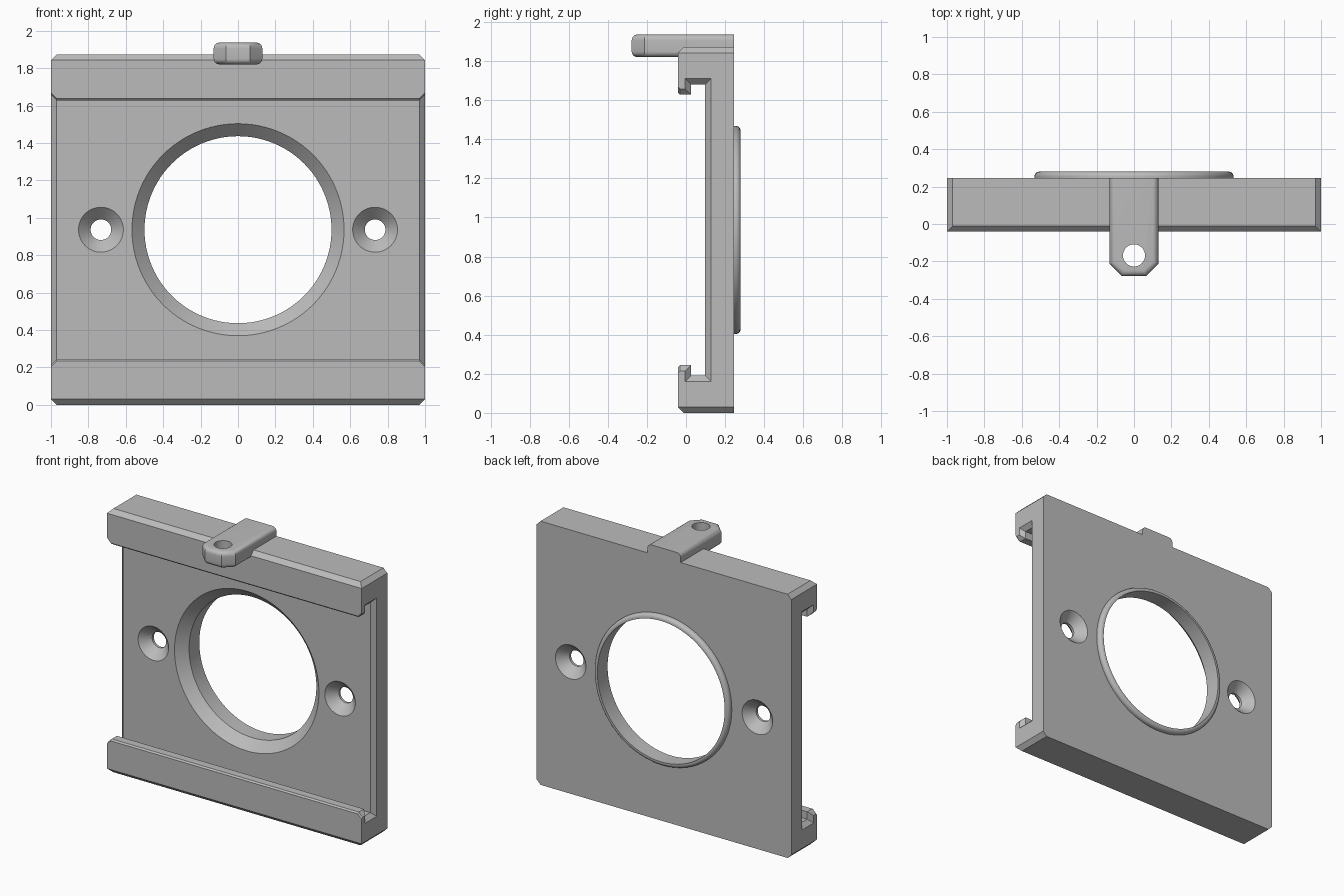
import bpy, bmesh
from math import cos, sin, pi, radians
from mathutils import Vector, Matrix

if "Cube" in bpy.data.objects:
    bpy.data.objects.remove(bpy.data.objects["Cube"], do_unlink=True)

FRONT, BACK, HEIGHT = -0.041, 0.246, 1.872
MID = HEIGHT / 2
CHAMFER = 0.03
FLOOR = 0.098      # front face of the recessed plate

grey = bpy.data.materials.new("plain grey")
grey.use_nodes = True
grey.diffuse_color = (0.5, 0.5, 0.5, 1)
grey.node_tree.nodes["Principled BSDF"].inputs["Base Color"].default_value = grey.diffuse_color


def make_object(name, bm):
    bmesh.ops.recalc_face_normals(bm, faces=bm.faces)
    mesh = bpy.data.meshes.new(name)
    bm.to_mesh(mesh)
    bm.free()
    mesh.materials.append(grey)
    obj = bpy.data.objects.new(name, mesh)
    bpy.context.collection.objects.link(obj)
    return obj


def loft(bm, rings, closed=False):
    """Skin a row of point rings; cap the ends unless the row closes on itself."""
    loops = [[bm.verts.new(p) for p in ring] for ring in rings]
    pairs = list(zip(loops, loops[1:]))
    if closed:
        pairs.append((loops[-1], loops[0]))
    else:
        bm.faces.new(loops[0])
        bm.faces.new(loops[-1])
    for a, b in pairs:
        for i in range(len(a)):
            j = (i + 1) % len(a)
            bm.faces.new((a[i], a[j], b[j], b[i]))


def lathe(name, profile, x=0, closed=False, steps=96):
    """Turn (radius, y) points around a front-to-back axis at mid height."""
    bm = bmesh.new()
    turns = [2 * pi * i / steps for i in range(steps)]
    loft(bm, [[(x + r * cos(t), y, MID + r * sin(t)) for t in turns]
              for r, y in profile], closed)
    return make_object(name, bm)


def combine(target, tool, operation):
    mod = target.modifiers.new("combine", 'BOOLEAN')
    mod.operation, mod.solver, mod.object = operation, 'EXACT', tool
    bpy.context.view_layer.objects.active = target
    bpy.ops.object.modifier_apply(modifier=mod.name)
    bpy.data.objects.remove(tool, do_unlink=True)


# Body block with chamfered corners and chamfered front edges
bm = bmesh.new()
bmesh.ops.create_cube(bm, size=1, matrix=Matrix.Translation((0, (FRONT + BACK) / 2, MID))
                      @ Matrix.Diagonal((2, BACK - FRONT, HEIGHT, 1)))
for side in (-1, 1):
    edge_z = MID + side * (MID - CHAMFER)
    cuts = [(Vector((x, 0, edge_z)), Vector((x, 0, side))) for x in (-1, 1)]
    cuts.append((Vector((0, FRONT, edge_z)), Vector((0, -1, side))))
    for point, normal in cuts:
        bmesh.ops.bisect_plane(bm, geom=bm.verts[:] + bm.edges[:] + bm.faces[:],
                               plane_co=point, plane_no=normal, clear_outer=True)
        bmesh.ops.holes_fill(bm, edges=[e for e in bm.edges if e.is_boundary])
body = make_object("holder_body", bm)


# Sliding channel behind two lips, flared at both ends
def channel_ring(x, flare):
    lip, wall = 0.692 + flare, 0.745 + flare
    half = [(FRONT - 0.01, lip + 0.02), (FRONT + 0.01, lip), (0.026 - flare, lip),
            (0.026 - flare, wall), (FLOOR + flare, wall)]
    return ([(x, y, MID + h) for y, h in half]
            + [(x, y, MID - h) for y, h in reversed(half)])


bm = bmesh.new()
over = 0.01
loft(bm, [channel_ring(x, f) for x, f in (
    (-1 - over, CHAMFER + over), (CHAMFER - 1, 0),
    (1 - CHAMFER, 0), (1 + over, CHAMFER + over))])
combine(body, make_object("channel_cutter", bm), 'DIFFERENCE')

# Large opening with a tapered front
combine(body, lathe("opening_cutter", [
    (0.577, FLOOR - 0.01), (0.5, FLOOR + 0.067), (0.5, BACK + 0.1)]), 'DIFFERENCE')

# Screw holes countersunk on both faces
for x in (-0.733, 0.733):
    combine(body, lathe("screw_cutter", [
        (0.13, FLOOR - 0.01), (0.055, FLOOR + 0.065),
        (0.055, BACK - 0.065), (0.13, BACK + 0.01)], x, steps=64), 'DIFFERENCE')

# Hanging tab: clipped front corners, rounded upper and lower rims
outline = [(-0.13, BACK), (-0.13, -0.213), (-0.065, -0.278),
           (0.065, -0.278), (0.13, -0.213), (0.13, BACK)]
bm = bmesh.new()
loft(bm, [[(x, y, z) for x, y in outline] for z in (1.82, 1.936)])
rims = [e for e in bm.edges
        if abs(e.verts[0].co.z - e.verts[1].co.z) < 0.001
        and min(v.co.y for v in e.verts) < BACK - 0.01]
bmesh.ops.bevel(bm, geom=rims, offset=0.03, segments=6, profile=0.5, affect='EDGES')
tab = make_object("hanging_tab", bm)

# Eyelet through the tab
bm = bmesh.new()
bmesh.ops.create_cone(bm, cap_ends=True, segments=48, radius1=0.059, radius2=0.059,
                      depth=0.4, matrix=Matrix.Translation((0, -0.168, 1.88)))
combine(tab, make_object("eyelet_cutter", bm), 'DIFFERENCE')
combine(body, tab, 'UNION')

# Raised collar on the back with a rounded outer rim
round_r = 0.025
rim = [(0.532 - round_r * (1 - cos(a)), 0.28 - round_r * (1 - sin(a)))
       for a in (radians(15 * i) for i in range(7))]
collar = lathe("back_collar", [(0.5, BACK), (0.532, BACK)] + rim + [(0.5, 0.28)], closed=True)

# Smooth the round surfaces, keep the chamfers crisp
for obj in (body, collar):
    bpy.ops.object.select_all(action='DESELECT')
    obj.select_set(True)
    bpy.context.view_layer.objects.active = obj
    bpy.ops.object.shade_smooth_by_angle(angle=radians(28))
